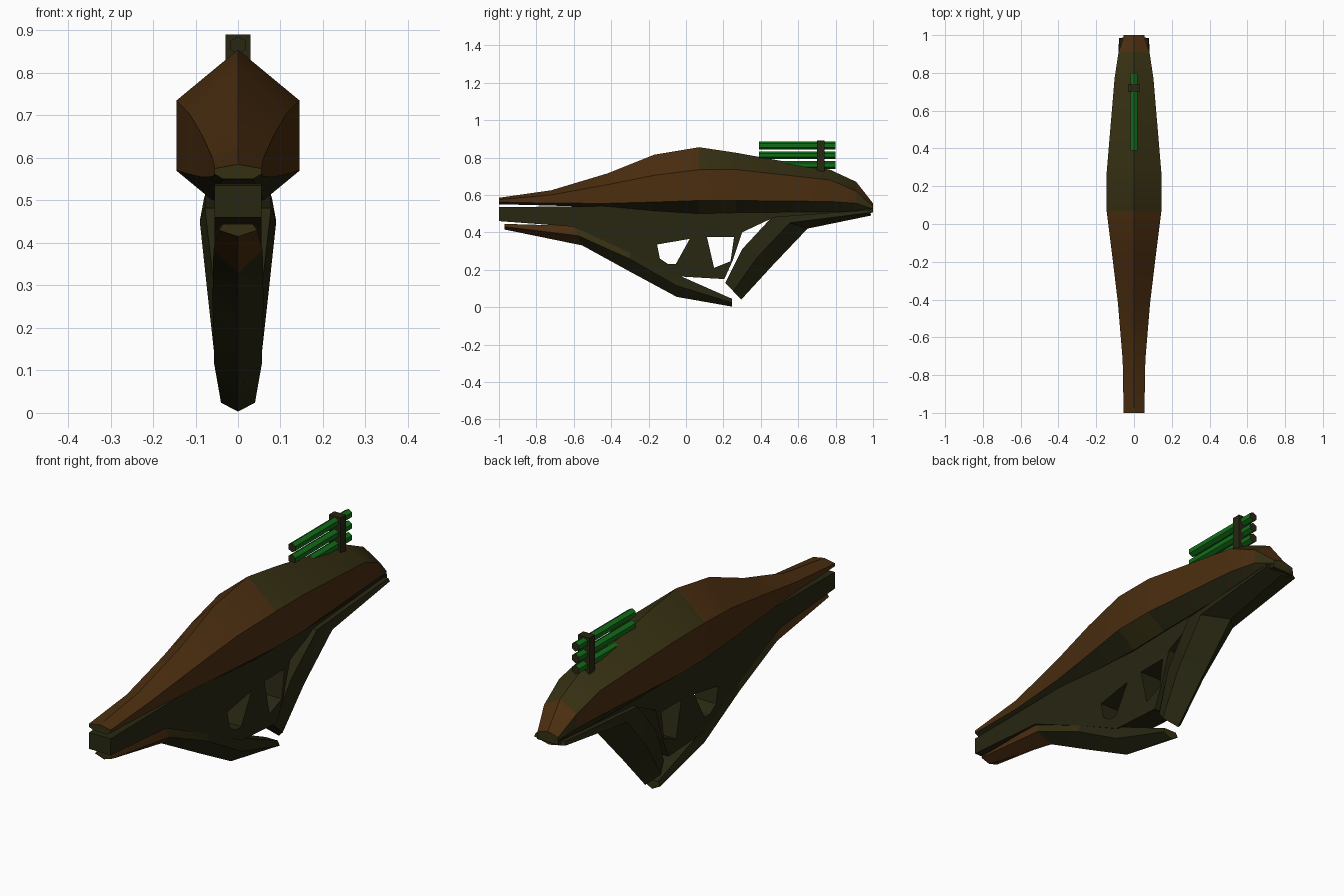
import bpy, bmesh, math
from mathutils import Vector

if "Cube" in bpy.data.objects:
    bpy.data.objects.remove(bpy.data.objects["Cube"])


def material(name, rgb):
    m = bpy.data.materials.new(name)
    m.diffuse_color = (*rgb, 1)
    m.use_nodes = True
    m.node_tree.nodes["Principled BSDF"].inputs["Base Color"].default_value = m.diffuse_color
    return m


BROWN = material("brown", (0.070, 0.027, 0.005))
OLIVE = material("olive", (0.036, 0.029, 0.006))
DARK = material("dark_olive", (0.021, 0.020, 0.006))
GREEN = material("bright_green", (0.006, 0.150, 0.009))


def finish(name, bm, mats, angle=None):
    bmesh.ops.recalc_face_normals(bm, faces=bm.faces)
    me = bpy.data.meshes.new(name)
    bm.to_mesh(me)
    bm.free()
    ob = bpy.data.objects.new(name, me)
    bpy.context.collection.objects.link(ob)
    for m in mats:
        me.materials.append(m)
    if angle:
        bpy.context.view_layer.objects.active = ob
        ob.select_set(True)
        bpy.ops.object.shade_smooth_by_angle(angle=math.radians(angle))
        ob.select_set(False)
    return ob


def loft(name, rings, mats, rule, angle=None):
    """Skin closed rings; rule(ring, segment) picks the colour, segment -1 is a cap."""
    bm = bmesh.new()
    vs = [[bm.verts.new(p) for p in r] for r in rings]
    n = len(rings[0])
    for i in range(len(rings) - 1):
        for j in range(n):
            k = (j + 1) % n
            f = bm.faces.new((vs[i][j], vs[i][k], vs[i + 1][k], vs[i + 1][j]))
            f.material_index = rule(i, j)
    for i, r in ((0, vs[0]), (len(rings) - 1, vs[-1])):
        bm.faces.new(r).material_index = rule(i, -1)
    return finish(name, bm, mats, angle)


def mirrored(half):
    """Close a right-hand half section across x = 0."""
    return half + [(-x, y, z) for x, y, z in reversed(half) if x > 0]


# Upper shell: y, ridge z, shoulder z, low edge z, bottom z, half width, bottom half width
shell = [(-1.0, .585, .575, .562, .55, .055, .035),
         (-.72, .625, .600, .556, .543, .060, .040),
         (-.42, .715, .655, .555, .533, .085, .045),
         (-.17, .815, .705, .562, .515, .115, .055),
         (.07, .855, .735, .570, .500, .145, .060),
         (.27, .825, .735, .570, .505, .145, .060),
         (.77, .735, .680, .565, .510, .103, .060),
         (.91, .670, .620, .555, .510, .082, .050),
         (1.0, .555, .540, .525, .510, .052, .040)]
rings = [mirrored([(0, y, t), (w, y, s), (w, y, l), (wb, y, b)])
         for y, t, s, l, b, w, wb in shell]


def shell_colour(i, j):
    if j in (0, 6):                       # roof
        return 1 if 4 <= i < 7 else 0
    if j in (1, 5):                       # flanks
        return 1 if i == 7 else 0
    if j in (2, 4):                       # lower bevel with one lighter patch
        return 1 if i == 4 else 2
    return 1 if j == -1 else 2


loft("upper_shell", rings, [BROWN, OLIVE, DARK], shell_colour, 25)

# Central frame: side profile with two openings, extruded across the width
outline = [(-1, .46), (-1, .535), (-.4, .54), (1, .525), (1, .505), (.47, .48),
           (.30, .40), (.25, .25), (.205, .15), (-.05, .165), (-.3, .29), (-.6, .43)]
openings = [[(-.155, .335), (.02, .365), (-.055, .23), (-.095, .23), (-.14, .26)],
            [(.112, .375), (.257, .375), (.238, .245), (.15, .21)]]
bm = bmesh.new()
edges = []
for loop in [outline] + openings:
    vs = [bm.verts.new((-.055, y, z)) for y, z in loop]
    edges += [bm.edges.new((vs[i], vs[i - 1])) for i in range(len(vs))]
bmesh.ops.triangle_fill(bm, edges=edges, use_beauty=True)
ext = bmesh.ops.extrude_face_region(bm, geom=bm.faces[:])
bmesh.ops.translate(bm, vec=(.11, 0, 0),
                    verts=[g for g in ext["geom"] if isinstance(g, bmesh.types.BMVert)])
finish("central_frame", bm, [DARK])


def keel_rings(stations):
    """Station: inner (y, z), outer keel (y, z), inner half width, side half width."""
    out = []
    for (yi, zi), (yo, zo), wi, w in stations:
        out.append([(wi, yi, zi), (w, (yi + yo) / 2, (zi + zo) / 2), (0, yo, zo),
                    (-w, (yi + yo) / 2, (zi + zo) / 2), (-wi, yi, zi)])
    return out


# Front lower keel, brown at the nose
front = [((-.97, .445), (-.97, .415), .035, .045),
         ((-.60, .435), (-.555, .330), .045, .058),
         ((-.30, .325), (-.30, .190), .050, .060),
         ((-.05, .175), (-.05, .055), .050, .056),
         ((.245, .045), (.245, .003), .030, .040)]
loft("front_keel", keel_rings(front), [BROWN, OLIVE, DARK],
     lambda i, j: 1 if j == -1 else 0 if i == 0 else 1 if i == 1 and j in (0, 3) else 2, 20)

# Rear lower keel sweeping up to the tail
rear = [((.21, .13), (.295, .04), .035, .050),
        ((.30, .31), (.46, .22), .058, .070),
        ((.46, .482), (.65, .42), .078, .090),
        ((.98, .520), (.99, .490), .075, .080)]
loft("rear_keel", keel_rings(rear), [DARK], lambda i, j: 0, 20)

# Stack of three hexagonal rods
for n, z in enumerate((.865, .812, .759)):
    hexa = [[(.021 * math.sin(a * math.pi / 3), y, z + .021 * math.cos(a * math.pi / 3))
             for a in range(6)] for y in (.39, .80)]
    loft(f"rod_{n + 1}", hexa, [GREEN, DARK], lambda i, j: 1 if j == -1 else 0)

# Clamp holding the rods
bm = bmesh.new()
bmesh.ops.create_cube(bm, size=1)
for v in bm.verts:
    v.co = Vector((v.co.x * .06, .72 + v.co.y * .04, .807 + v.co.z * .166))
finish("rod_clamp", bm, [DARK])
